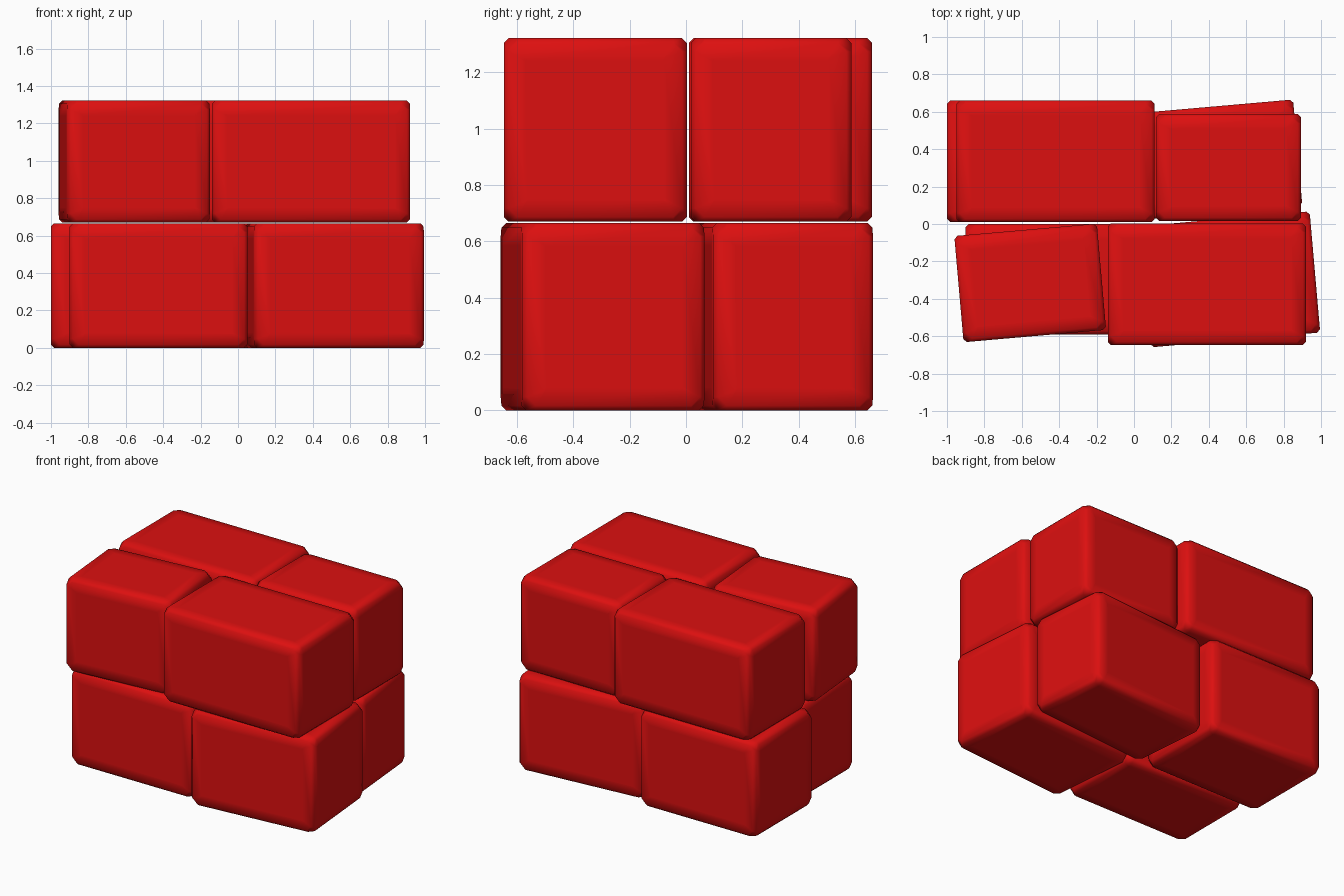
import bpy, bmesh, math

if "Cube" in bpy.data.objects:
    bpy.data.objects.remove(bpy.data.objects["Cube"])

red = bpy.data.materials.new("brick red")
red.diffuse_color = (0.72, 0.005, 0.005, 1)
red.use_nodes = True
red.node_tree.nodes["Principled BSDF"].inputs["Base Color"].default_value = red.diffuse_color


def brick(name, center, size, angle=0):
    """Block with softly chamfered edges and clipped corners."""
    bm = bmesh.new()
    bmesh.ops.create_cube(bm, size=1)
    bmesh.ops.scale(bm, vec=size, verts=bm.verts)
    # clipped corners
    bmesh.ops.bevel(bm, geom=bm.verts[:], offset=0.065, segments=1,
                    profile=0.5, affect='VERTICES')
    # narrow chamfer on the twelve long edges
    long_edges = [e for e in bm.edges if e.calc_length() > 0.2]
    bmesh.ops.bevel(bm, geom=long_edges, offset=0.017, segments=1,
                    profile=0.5, affect='EDGES')
    # border loop keeps the soft shading near the edges
    big_faces = [f for f in bm.faces if f.calc_area() > 0.15]
    bmesh.ops.inset_individual(bm, faces=big_faces, thickness=0.07)
    bmesh.ops.recalc_face_normals(bm, faces=bm.faces)
    mesh = bpy.data.meshes.new(name)
    bm.to_mesh(mesh)
    bm.free()
    mesh.materials.append(red)
    ob = bpy.data.objects.new(name, mesh)
    ob.location = center
    ob.rotation_euler.z = math.radians(angle)
    bpy.context.collection.objects.link(ob)
    bpy.ops.object.select_all(action='DESELECT')
    ob.select_set(True)
    bpy.context.view_layer.objects.active = ob
    bpy.ops.object.shade_smooth_by_angle(angle=math.radians(50))


# lower course
LOW, LOW_H = 0.333, 0.666
brick("lower_front_left_brick", (-0.425, -0.295, LOW), (0.95, 0.59, LOW_H))
brick("lower_front_right_brick", (0.514, -0.296, LOW), (0.91, 0.65, LOW_H), 5)
brick("lower_back_left_brick", (-0.55, 0.335, LOW), (0.90, 0.65, LOW_H))
brick("lower_back_right_brick", (0.412, 0.341, LOW), (0.93, 0.57, LOW_H), 5)

# upper course
TOP, TOP_H = 0.996, 0.652
brick("upper_front_left_brick", (-0.555, -0.315, TOP), (0.765, 0.57, TOP_H), 5)
brick("upper_front_right_brick", (0.39, -0.322, TOP), (1.06, 0.65, TOP_H))
brick("upper_back_left_brick", (-0.42, 0.335, TOP), (1.06, 0.65, TOP_H))
brick("upper_back_right_brick", (0.505, 0.302, TOP), (0.775, 0.57, TOP_H))
